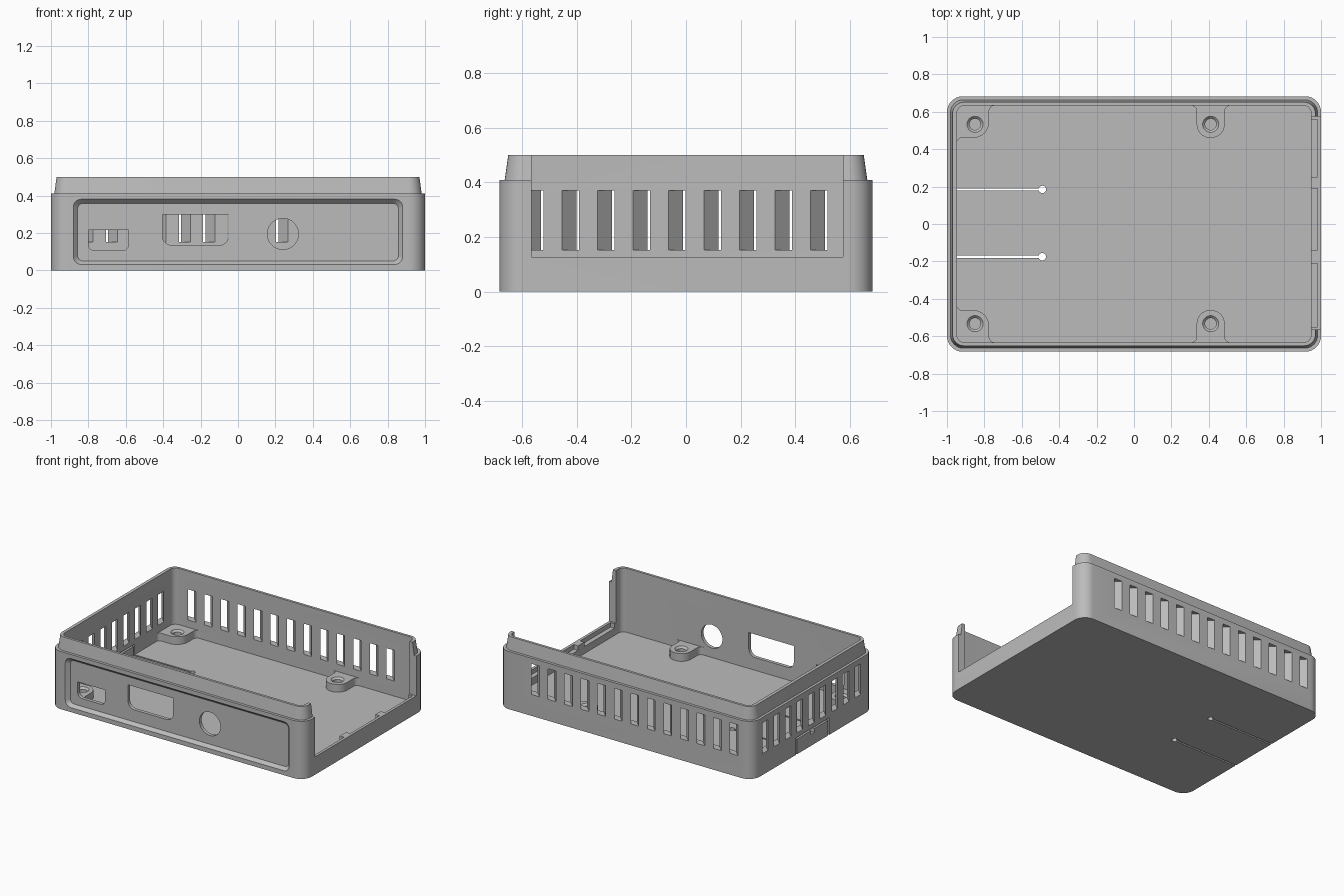
import bpy, bmesh, math
from mathutils import Vector, Matrix

cube = bpy.data.objects.get("Cube")
if cube:
    bpy.data.objects.remove(cube, do_unlink=True)

# One matte grey plastic
grey = bpy.data.materials.new("grey plastic")
grey.use_nodes = True
colour = (0.5, 0.5, 0.5, 1)
grey.diffuse_color = colour
grey.node_tree.nodes["Principled BSDF"].inputs["Base Color"].default_value = colour


def rounded(corners, seg=8):
    """Outline through (u, v, radius) corners, each rounded by an arc."""
    out = []
    for i, (u, v, r) in enumerate(corners):
        p = Vector((u, v))
        if r == 0:
            out.append(p)
            continue
        a = (Vector(corners[i - 1][:2]) - p).normalized()
        b = (Vector(corners[(i + 1) % len(corners)][:2]) - p).normalized()
        half = a.angle(b) / 2
        centre = p + (a + b).normalized() * r / math.sin(half)
        start = p + a * r / math.tan(half) - centre
        end = p + b * r / math.tan(half) - centre
        turn = math.atan2(start.x * end.y - start.y * end.x, start.dot(end))
        for k in range(seg + 1):
            out.append(centre + Matrix.Rotation(turn * k / seg, 2) @ start)
    return out


def rect(u0, u1, v0, v1, r=0):
    return rounded([(u0, v0, r), (u1, v0, r), (u1, v1, r), (u0, v1, r)])


def circle(u, v, r, n=40):
    return [Vector((u + r * math.cos(math.tau * k / n),
                    v + r * math.sin(math.tau * k / n))) for k in range(n)]


def layers(*pairs):
    """Stack (outline, z) pairs into 3D rings."""
    return [[Vector((p.x, p.y, z)) for p in o] for o, z in pairs]


def along_y(*pairs):
    """Stack (xz outline, y) pairs into 3D rings."""
    return [[Vector((p.x, y, p.y)) for p in o] for o, y in pairs]


def box(x0, x1, y0, y1, z0, z1):
    return layers((rect(x0, x1, y0, y1), z0), (rect(x0, x1, y0, y1), z1))


def solid(name, *lofts):
    """Make one object from lofted, capped solids."""
    bm = bmesh.new()
    for rings in lofts:
        rows = [[bm.verts.new(p) for p in ring] for ring in rings]
        for low, high in zip(rows, rows[1:]):
            n = len(low)
            for i in range(n):
                j = (i + 1) % n
                bm.faces.new((low[i], low[j], high[j], high[i]))
        bm.faces.new(rows[0][::-1])
        bm.faces.new(rows[-1])
    bmesh.ops.recalc_face_normals(bm, faces=bm.faces)
    mesh = bpy.data.meshes.new(name)
    bm.to_mesh(mesh)
    bm.free()
    mesh.materials.append(grey)
    ob = bpy.data.objects.new(name, mesh)
    bpy.context.collection.objects.link(ob)
    return ob


def carve(ob, cutters):
    """Subtract the cutters, bake the result and remove the cutters."""
    for c in cutters:
        c.hide_render = True
        m = ob.modifiers.new("cut", "BOOLEAN")
        m.operation, m.solver, m.object = "DIFFERENCE", "EXACT", c
    bpy.context.view_layer.update()
    deps = bpy.context.evaluated_depsgraph_get()
    mesh = bpy.data.meshes.new_from_object(ob.evaluated_get(deps))
    ob.modifiers.clear()
    ob.data = mesh
    for c in cutters:
        bpy.data.objects.remove(c, do_unlink=True)


def smooth(ob):
    bpy.ops.object.select_all(action="DESELECT")
    ob.select_set(True)
    bpy.context.view_layer.objects.active = ob
    bpy.ops.object.shade_smooth_by_angle(angle=math.radians(25))


W, D = 1.0, 0.683           # outer half sizes
IW, ID = 0.947, 0.633       # inner half sizes
FLOOR, PAD = 0.045, 0.10


def plan(w, d, r):
    return rect(-w, w, -d, d, r)


# Tray with a tapered lip
case = solid("case", layers((plan(W, D, 0.085), 0), (plan(W, D, 0.085), 0.41),
                            (plan(0.982, 0.664, 0.07), 0.41),
                            (plan(0.97, 0.651, 0.06), 0.5)))
cutters = [solid("cavity", layers((plan(IW, ID, 0.04), FLOOR), (plan(IW, ID, 0.04), 0.6)))]

# Recessed front panel with sloped borders
cutters.append(solid("panel_recess", along_y(
    (rect(-0.885, 0.885, 0.028, 0.385, 0.045), -D - 0.005),
    (rect(-0.858, 0.858, 0.05, 0.358, 0.03), -D + 0.025))))

# Front connector openings
hdmi = rounded([(-0.405, 0.135, 0.05), (-0.05, 0.135, 0.05), (-0.05, 0.3, 0), (-0.405, 0.3, 0)])
power = rounded([(-0.8, 0.105, 0.035), (-0.585, 0.105, 0.035), (-0.585, 0.215, 0), (-0.8, 0.215, 0)])
for name, shape in (("wide_port", hdmi), ("power_port", power),
                    ("round_port", circle(0.24, 0.195, 0.083))):
    cutters.append(solid(name, along_y((shape, -0.75), (shape, -0.6))))

# Slanted ventilation slots in the back and right walls
H, Z0, Z1 = 0.031, 0.152, 0.37
back, side = [], []
for k in range(13):
    c = -0.805 + 0.13 * k
    back.append(along_y(*[(rect(c - s - H, c - s + H, Z0, Z1), ID + s) for s in (-0.02, 0.08)]))
for k in range(9):
    c = -0.553 + 0.13 * k
    side.append([[Vector((-IW - s, p.x, p.y)) for p in rect(c + s - H, c + s + H, Z0, Z1)]
                 for s in (-0.02, 0.08)])
cutters += [solid("back_slots", *back), solid("side_slots", *side)]

# Open left end, with pockets behind the low sill
cutters += [solid("end_opening", box(0.9, 1.1, -0.565, 0.575, 0.127, 0.7))]
cutters += [solid("sill_pockets", *[box(0.9, 0.98, a, b, 0.095, 0.2)
                                    for a, b in ((-0.55, -0.21), (-0.14, 0.19), (0.25, 0.56))])]

# Flexible tongue in the floor: two slits with round ends and a gap above
SLITS = (-0.175, 0.185)
for y in SLITS:
    cutters.append(solid("slit", box(-1.1, -0.49, y - 0.006, y + 0.006, -0.05, 0.12)))
    ring = circle(-0.49, y, 0.02, 20)
    cutters.append(solid("slit_end", layers((ring, -0.05), (ring, 0.1))))
cutters.append(solid("tongue_gap", box(-1.1, -0.9, SLITS[0], SLITS[1], 0.108, 0.1205)))
cutters.append(solid("tongue_notch", box(-1.1, -0.9, -0.015, 0.025, 0.08, 0.115)))

carve(case, cutters)
smooth(case)

# Board standoffs, flared into the walls
for name, sy in (("front", -1), ("back", 1)):
    middle = [(0.3, ID + 0.01, 0), (0.3, ID, 0), (0.335, ID, 0.03), (0.335, 0.46, 0.073),
              (0.485, 0.46, 0.073), (0.485, ID, 0.03), (0.52, ID, 0), (0.52, ID + 0.01, 0)]
    corner = [(-IW - 0.01, ID + 0.01, 0), (-IW - 0.01, 0.43, 0), (-IW, 0.43, 0),
              (-IW, 0.46, 0.025), (-0.775, 0.46, 0.085), (-0.775, ID, 0.03),
              (-0.74, ID, 0), (-0.74, ID + 0.01, 0)]
    for kind, x, corners in (("middle", 0.41, middle), ("corner", -0.85, corner)):
        shape = rounded([(u, v * sy, r) for u, v, r in corners])
        pad = solid(name + "_" + kind + "_standoff",
                    layers((shape, FLOOR - 0.01), (shape, PAD)))
        y = 0.533 * sy
        hole = solid("hole", layers((circle(x, y, 0.03), FLOOR + 0.005),
                                    (circle(x, y, 0.03), PAD - 0.013),
                                    (circle(x, y, 0.043), PAD), (circle(x, y, 0.043), PAD + 0.05)))
        carve(pad, [hole])
        smooth(pad)
